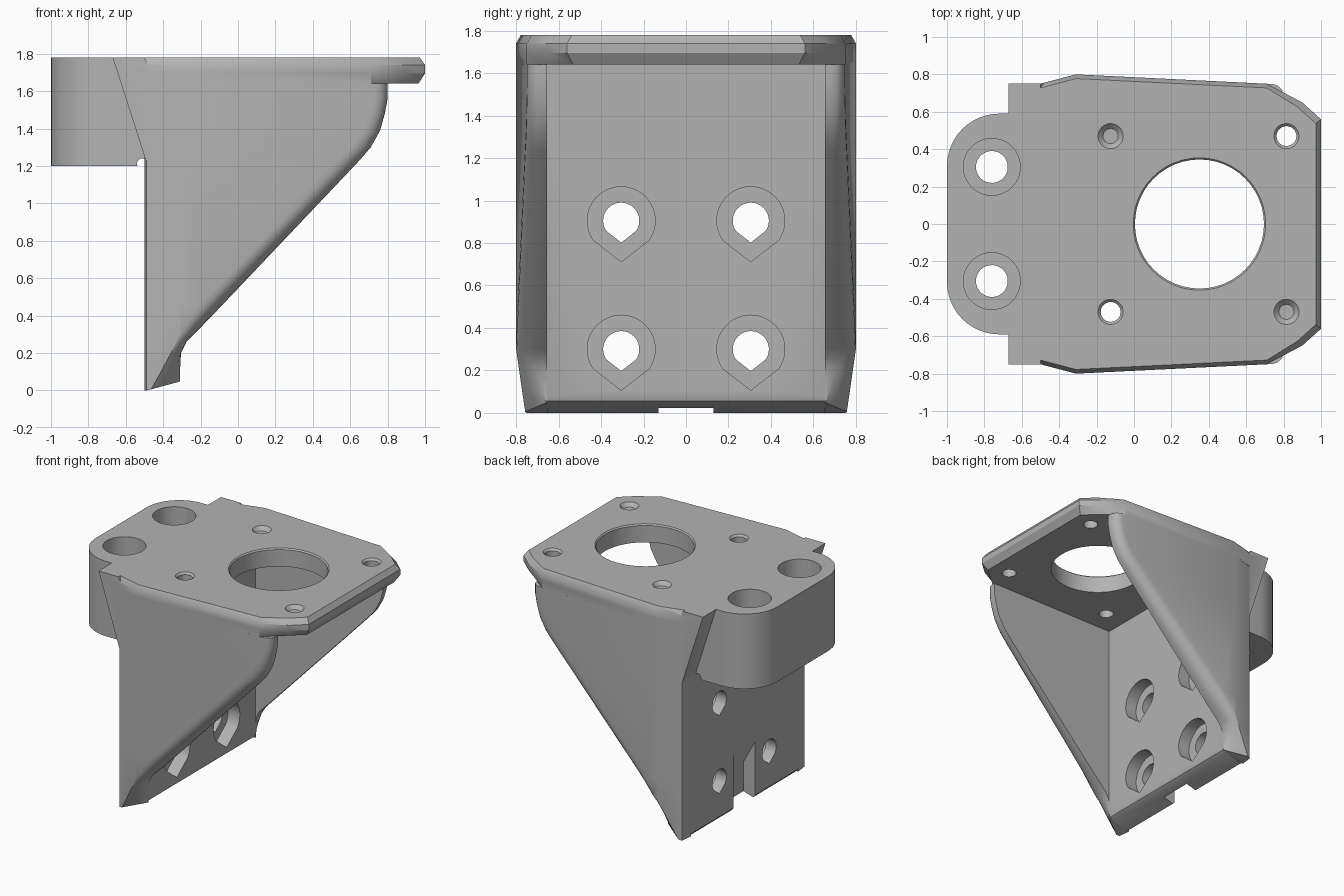
import bpy, bmesh
from math import sin, cos, pi, radians

if "Cube" in bpy.data.objects:
    bpy.data.objects.remove(bpy.data.objects["Cube"])

grey = bpy.data.materials.new("plain grey")
grey.use_nodes = True
GREY = (0.45, 0.45, 0.45, 1)
grey.diffuse_color = GREY
grey.node_tree.nodes["Principled BSDF"].inputs["Base Color"].default_value = GREY


def loft(name, rings):
    """Skin a stack of closed rings and cap both ends."""
    bm = bmesh.new()
    rows = [[bm.verts.new(p) for p in ring] for ring in rings]
    n = len(rows[0])
    for a, b in zip(rows, rows[1:]):
        for i in range(n):
            j = (i + 1) % n
            bm.faces.new((a[i], a[j], b[j], b[i]))
    bm.faces.new(rows[0][::-1])
    bm.faces.new(rows[-1])
    bmesh.ops.recalc_face_normals(bm, faces=bm.faces)
    mesh = bpy.data.meshes.new(name)
    bm.to_mesh(mesh)
    bm.free()
    mesh.materials.append(grey)
    obj = bpy.data.objects.new(name, mesh)
    bpy.context.collection.objects.link(obj)
    return obj


def prism(name, pts, axis, lo, hi):
    """Extrude a flat outline along the given axis."""
    place = {"x": lambda a, b, t: (t, a, b),
             "y": lambda a, b, t: (a, t, b),
             "z": lambda a, b, t: (a, b, t)}[axis]
    return loft(name, [[place(a, b, t) for a, b in pts] for t in (lo, hi)])


def circle(cx, cy, r, n=48):
    return [(cx + r * cos(2 * pi * i / n), cy + r * sin(2 * pi * i / n)) for i in range(n)]


def teardrop(cy, cz, r, n=32):
    # round top, pointed bottom
    arc = [radians(-35 + 250 * i / n) for i in range(n + 1)]
    return [(cy + r * cos(a), cz + r * sin(a)) for a in arc] + [(cy, cz - 1.21 * r)]


def tapered(cx, cy, r_low, r_high, z0, z1):
    return loft("cutter", [[(x, y, z) for x, y in circle(cx, cy, r)]
                           for r, z in ((r_low, z0), (r_high, z1))])


def boolean(obj, others, operation="DIFFERENCE"):
    """Apply booleans, then remove the helper objects."""
    for other in others:
        other.hide_render = True
        mod = obj.modifiers.new("bool", "BOOLEAN")
        mod.operation, mod.solver, mod.object = operation, "EXACT", other
    bake(obj)
    for other in others:
        bpy.data.objects.remove(other)


def bake(obj):
    graph = bpy.context.evaluated_depsgraph_get()
    mesh = bpy.data.meshes.new_from_object(obj.evaluated_get(graph))
    obj.modifiers.clear()
    obj.data = mesh


def smooth(obj, angle=30):
    bpy.ops.object.select_all(action="DESELECT")
    obj.select_set(True)
    bpy.context.view_layer.objects.active = obj
    bpy.ops.object.shade_smooth_by_angle(angle=radians(angle))


TOP, UNDER, INNER = 1.78, 1.64, 0.655

# Top plate: stacked outlines with softened rim
half = [(-0.5, 0.75), (-0.31, 0.8), (0.71, 0.75), (0.9, 0.65), (1.0, 0.56)]
outline = half + [(x, -y) for x, y in reversed(half)]


def plate_ring(z, inset, tip_only=False):
    ring = []
    for x, y in outline:
        d = inset if x > 0.8 or not tip_only else 0
        side = 1 if y > 0 else -1
        ring.append((x - d if x > 0.8 else x, y - side * d * 0.8, z))
    return ring


plate = loft("top_plate", [plate_ring(UNDER, 0.035, True), plate_ring(1.695, 0),
                           plate_ring(1.74, 0), plate_ring(TOP, 0.028)])

# Rear block with rounded corners
R, W = 0.28, 0.59
corner = [(-1 + R - R * sin(a), W - R + R * cos(a)) for a in [pi / 2 * i / 12 for i in range(13)]]
block_pts = [(-0.5, W)] + corner + [(x, -y) for x, y in reversed(corner)] + [(-0.5, -W)]
block = prism("rear_block", block_pts, "z", 1.2, TOP)

# Slanted ears joining the block to the side walls
ear = prism("ears", [(-0.67, TOP), (-0.49, 1.22), (-0.47, 1.22), (-0.47, TOP - 0.06),
                     (-0.5, TOP)], "y", -0.75, 0.75)
boolean(plate, [block, ear], "UNION")

# Openings through plate and block
cuts = [tapered(0.35, 0, 0.345, 0.345, 1.5, 1.9), tapered(0.35, 0, 0.33, 0.355, 1.755, 1.781)]
for s in (-1, 1):
    for x in (-0.125, 0.815):
        cuts.append(tapered(x, 0.47 * s, 0.053, 0.053, 1.5, 1.9))
        cuts.append(tapered(x, 0.47 * s, 0.04, 0.068, 1.752, 1.781))
    cuts.append(tapered(-0.76, 0.305 * s, 0.085, 0.085, 1.1, 1.9))
    cuts.append(tapered(-0.76, 0.305 * s, 0.152, 0.152, 1.4, 1.9))
cuts.append(prism("cutter", circle(-0.512, 1.212, 0.028, 20), "y", -0.9, 0.9))
boolean(plate, cuts)
smooth(plate)

# Back wall with pointed bolt holes and a ramped notch
wall = prism("back_wall", [(-0.5, 0.02), (-0.485, 0), (-0.34, 0.04), (-0.318, 0.055), (-0.31, 0.08),
                           (-0.31, UNDER), (-0.5, UNDER)], "y", -INNER, INNER)
cuts = [prism("cutter", [(-0.55, -0.1), (-0.4, -0.1), (-0.4, 0.25), (-0.5, 0.43), (-0.55, 0.52)],
              "y", -0.13, 0.13)]
for y in (-0.305, 0.305):
    for z in (0.3, 0.905):
        cuts.append(prism("cutter", teardrop(y, z, 0.085), "x", -0.7, 0))
        cuts.append(prism("cutter", teardrop(y, z, 0.16), "x", -0.41, 0))
boolean(wall, cuts)
smooth(wall)

# Side gussets: level sections following the sloping front edge (front x, height, edge rounding)
edge = [(-0.31, 0, 0.1), (-0.31, 0.1, 0.1), (-0.305, 0.2, 0.1), (-0.275, 0.26, 0.1),
        (-0.235, 0.3, 0.1), (-0.09, 0.45, 0.12), (0.65, 1.23, 0.12), (0.71, 1.3, 0.11),
        (0.76, 1.39, 0.09), (0.785, 1.48, 0.075), (0.8, 1.56, 0.07), (0.8, UNDER, 0.07)]


def gusset_ring(x, z, d):
    t = min(z / 0.3, 1)
    cx, cy = -0.47 + 0.16 * t, 0.757 + 0.043 * t
    ox, oy = cx + 0.005, cy
    if t == 1:
        ox = max(x - d, ox)
        oy = 0.8 - 0.049 * (ox + 0.31)
    iy = INNER + 0.005 + 0.025 * t
    pts = [(-0.5, INNER), (x, INNER)]
    for i in range(7):
        a = pi / 2 * i / 6
        if t == 1:
            pts.append((ox + (x - ox) * cos(a), iy + (oy - iy) * sin(a)))
        else:
            f, r = i / 6, 0.02 * sin(2 * a) * t
            pts.append((x + (ox - x) * f + r, iy + (oy - iy) * f + r))
    pts += [(cx, cy), (-0.49, 0.75)]
    return [(px, py, z + (max(px + 0.485, 0) * 0.27 if z == 0 else 0)) for px, py in pts]


gusset = loft("side_gussets", [gusset_ring(*e) for e in edge])
gusset.modifiers.new("mirror", "MIRROR").use_axis = (False, True, False)
bake(gusset)
smooth(gusset, 35)
